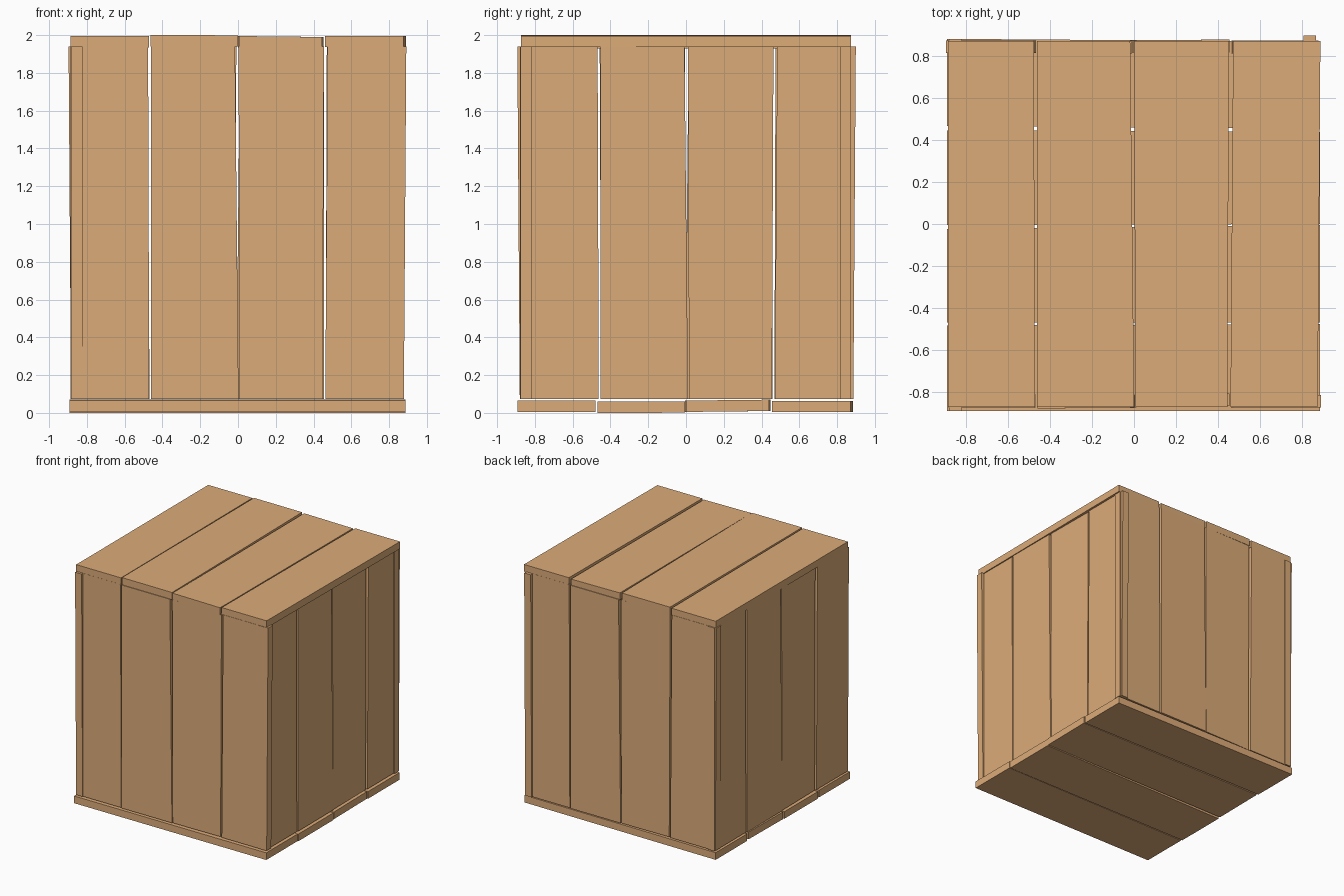
import bpy
from mathutils import Vector

if "Cube" in bpy.data.objects:
    bpy.data.objects.remove(bpy.data.objects["Cube"])

wood = bpy.data.materials.new("wood")
wood.diffuse_color = (0.72, 0.41, 0.19, 1)
wood.use_nodes = True
wood.node_tree.nodes["Principled BSDF"].inputs["Base Color"].default_value = wood.diffuse_color

# Plank outlines across a panel: left start/end, right start/end,
# then how far the face sinks at the left and right edges
PLANKS = [
    (-0.887, -0.887, -0.472, -0.478, 0.005, 0.005),
    (-0.463, -0.463, 0.001, -0.018, 0.000, 0.001),
    (0.006, 0.001, 0.445, 0.453, 0.005, 0.010),
    (0.460, 0.473, 0.876, 0.889, 0.004, 0.004),
]
THICK = 0.06


def plank(name, across, along, outward, spec, shift, v0, v1, face):
    """One slightly crooked board in a panel given by three directions."""
    l0, l1, r0, r1, sink_l, sink_r = spec
    outline = [(l0, v0, sink_l), (r0, v0, sink_r), (r1, v1, sink_r), (l1, v1, sink_l)]
    verts = []
    for inner in (THICK, 0):
        for u, v, sink in outline:
            verts.append(across * (u + shift) + along * v + outward * (face - sink - inner))
    faces = [(3, 2, 1, 0), (4, 5, 6, 7)]
    faces += [(i, (i + 1) % 4, (i + 1) % 4 + 4, i + 4) for i in range(4)]
    if across.cross(along).dot(outward) < 0:
        faces = [f[::-1] for f in faces]
    mesh = bpy.data.meshes.new(name)
    mesh.from_pydata([tuple(p) for p in verts], [], faces)
    mesh.materials.append(wood)
    bpy.context.collection.objects.link(bpy.data.objects.new(name, mesh))


X, Y, Z = Vector((1, 0, 0)), Vector((0, 1, 0)), Vector((0, 0, 1))

# Panels: name, across, along, outward, shift, start, end, outer face position
PANELS = [
    ("lid", X, Y, Z, 0.0, -0.873, 0.873, 2.0),
    ("floor", Y, -X, -Z, -0.006, -0.887, 0.893, 0.0),
    ("front_wall", X, Z, -Y, 0.002, 0.073, 1.94, 0.879),
    ("right_wall", Y, Z, X, 0.010, 0.073, 1.94, 0.873),
    ("back_wall", -X, Z, Y, 0.008, 0.073, 1.94, 0.879),
    ("left_wall", -Y, Z, -X, 0.004, 0.073, 1.94, 0.887),
]
for name, across, along, outward, shift, v0, v1, face in PANELS:
    for i, spec in enumerate(PLANKS):
        plank(f"{name}_plank_{i + 1}", across, along, outward, spec, shift, v0, v1, face)
